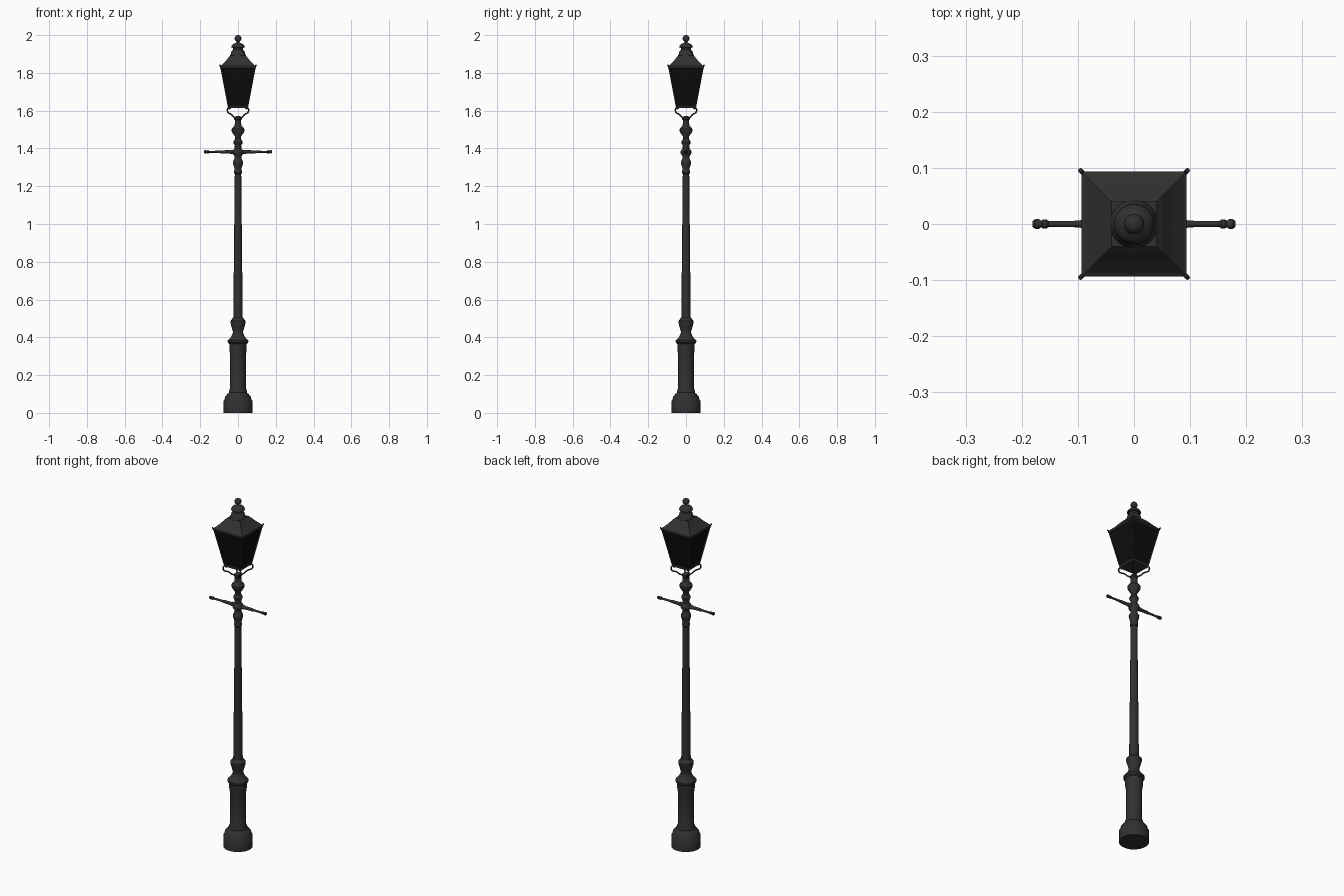
import bpy, bmesh, math
from mathutils import Vector

if "Cube" in bpy.data.objects:
    bpy.data.objects.remove(bpy.data.objects["Cube"])


def material(name, v):
    m = bpy.data.materials.new(name)
    m.diffuse_color = (v, v, v, 1)
    m.use_nodes = True
    m.node_tree.nodes["Principled BSDF"].inputs["Base Color"].default_value = m.diffuse_color
    return m


iron = material("dark_iron", 0.03)
glass = material("black_glass", 0.004)


def finish(name, bm, mat, smooth=True):
    bmesh.ops.recalc_face_normals(bm, faces=bm.faces)
    me = bpy.data.meshes.new(name)
    bm.to_mesh(me)
    bm.free()
    me.materials.append(mat)
    ob = bpy.data.objects.new(name, me)
    bpy.context.collection.objects.link(ob)
    if smooth:
        bpy.ops.object.select_all(action='DESELECT')
        bpy.context.view_layer.objects.active = ob
        ob.select_set(True)
        bpy.ops.object.shade_smooth_by_angle(angle=math.radians(35))
    return ob


def lathe(name, profile, mat=iron, n=28, smooth=True):
    """Turn (radius, z) points round z; n=4 gives a square of that half width."""
    bm = bmesh.new()
    k, ph = (math.sqrt(2), math.pi / 4) if n == 4 else (1, 0)
    rings = [[bm.verts.new((r * k * math.cos(ph + i * math.tau / n),
                            r * k * math.sin(ph + i * math.tau / n), z))
              for i in range(n)] for r, z in profile]
    for a, b in zip(rings, rings[1:]):
        for i in range(n):
            j = (i + 1) % n
            bm.faces.new((a[i], a[j], b[j], b[i]))
    bm.faces.new(rings[0])
    bm.faces.new(rings[-1])
    return finish(name, bm, mat, smooth)


def tube(name, pts, radius, spline='POLY', sides=2):
    """Round bar along a path."""
    cu = bpy.data.curves.new(name, 'CURVE')
    cu.dimensions = '3D'
    cu.bevel_depth = radius
    cu.bevel_resolution = sides
    cu.use_fill_caps = True
    sp = cu.splines.new(spline)
    if spline == 'NURBS':
        sp.points.add(len(pts) - 1)
        sp.order_u = 3
        sp.use_endpoint_u = True
        sp.resolution_u = 5
    else:
        sp.points.add(len(pts) - 1)
    for p, co in zip(sp.points, pts):
        p.co = (*co, 1)
    cu.materials.append(iron)
    ob = bpy.data.objects.new(name, cu)
    bpy.context.collection.objects.link(ob)
    return ob


def ball(name, loc, r):
    bm = bmesh.new()
    bmesh.ops.create_uvsphere(bm, u_segments=20, v_segments=12, radius=r)
    bmesh.ops.translate(bm, verts=bm.verts, vec=loc)
    return finish(name, bm, iron)


# Pedestal and column base
lathe("pedestal", [(0.077, 0), (0.077, 0.062), (0.072, 0.07), (0.068, 0.085), (0.056, 0.1),
                   (0.048, 0.107), (0.046, 0.12), (0.042, 0.13), (0.042, 0.31),
                   (0.046, 0.335), (0.046, 0.365), (0.054, 0.372), (0.055, 0.382),
                   (0.048, 0.39), (0.038, 0.4), (0.028, 0.42), (0.027, 0.43),
                   (0.034, 0.455), (0.04, 0.475), (0.04, 0.487), (0.033, 0.495),
                   (0.026, 0.505)])
# Tapered shaft
lathe("shaft", [(0.025, 0.5), (0.017, 1.275)])
# Turned collar stack that carries the ladder bar
lathe("collars", [(0.017, 1.265), (0.021, 1.27), (0.021, 1.28), (0.019, 1.285), (0.02, 1.3),
                  (0.026, 1.318), (0.027, 1.33), (0.022, 1.34), (0.018, 1.35),
                  (0.019, 1.36), (0.027, 1.37), (0.029, 1.38), (0.027, 1.39),
                  (0.018, 1.4), (0.017, 1.415), (0.023, 1.425), (0.025, 1.433),
                  (0.021, 1.442), (0.016, 1.45), (0.017, 1.465), (0.028, 1.48),
                  (0.034, 1.493), (0.034, 1.503), (0.026, 1.513), (0.019, 1.52),
                  (0.017, 1.53), (0.017, 1.55), (0.021, 1.555), (0.019, 1.565),
                  (0.009, 1.572)])

# Ladder bar: two turned arms along x
arm = [(0.011, 0.015), (0.011, 0.04), (0.009, 0.045), (0.008, 0.09), (0.006, 0.1),
       (0.0055, 0.152), (0.0085, 0.156), (0.0085, 0.162), (0.006, 0.165),
       (0.009, 0.17), (0.009, 0.176), (0.005, 0.181)]
for s, side in ((1, "right"), (-1, "left")):
    ob = lathe("ladder_bar_" + side, arm, n=14)
    ob.rotation_euler = (0, s * math.pi / 2, 0)
    ob.location.z = 1.382

# Lantern: tapered dark panes, square bottom and top rims
B, T, ZB, ZT = 0.05, 0.09, 1.62, 1.83
lathe("lantern_panes", [(B - 0.002, ZB), (T - 0.002, ZT)], glass, 4, False)
lathe("bottom_rim", [(B + 0.001, ZB - 0.006), (B + 0.003, ZB - 0.004),
                     (B + 0.003, ZB + 0.006), (B - 0.003, ZB + 0.007)], iron, 4, False)
# Concave square roof with eaves
lathe("roof", [(T - 0.002, 1.822), (0.094, 1.826), (0.094, 1.836), (0.088, 1.84),
               (0.066, 1.862), (0.05, 1.882), (0.04, 1.892)], iron, 4, False)
# Round vent cap and finial
lathe("vent_cap", [(0.043, 1.884), (0.043, 1.892), (0.038, 1.902), (0.034, 1.916),
                   (0.026, 1.923), (0.026, 1.932), (0.036, 1.935), (0.035, 1.942),
                   (0.026, 1.953), (0.012, 1.959), (0.008, 1.963), (0.008, 1.97)])
ball("finial_ball", (0, 0, 1.982), 0.018)

# Corner posts, eave horns and curved diagonal brackets
for sx in (1, -1):
    for sy in (1, -1):
        tag = ("right" if sx > 0 else "left") + ("_back" if sy > 0 else "_front")

        def d(r, z):
            return (sx * r, sy * r, z)
        tube("corner_post_" + tag, [d(B, ZB), d(T, ZT)], 0.004, sides=1)
        tube("eave_horn_" + tag, [d(0.089, 1.825), d(0.093, 1.836), d(0.096, 1.842)], 0.004)
        tube("bracket_" + tag, [d(0.006, 1.558), d(0.022, 1.562), d(0.034, 1.582),
                                d(0.056, 1.588), d(0.056, 1.618), d(0.042, 1.618)],
             0.004, 'NURBS')
        ball("bracket_foot_" + tag, d(0.045, 1.614), 0.007)
